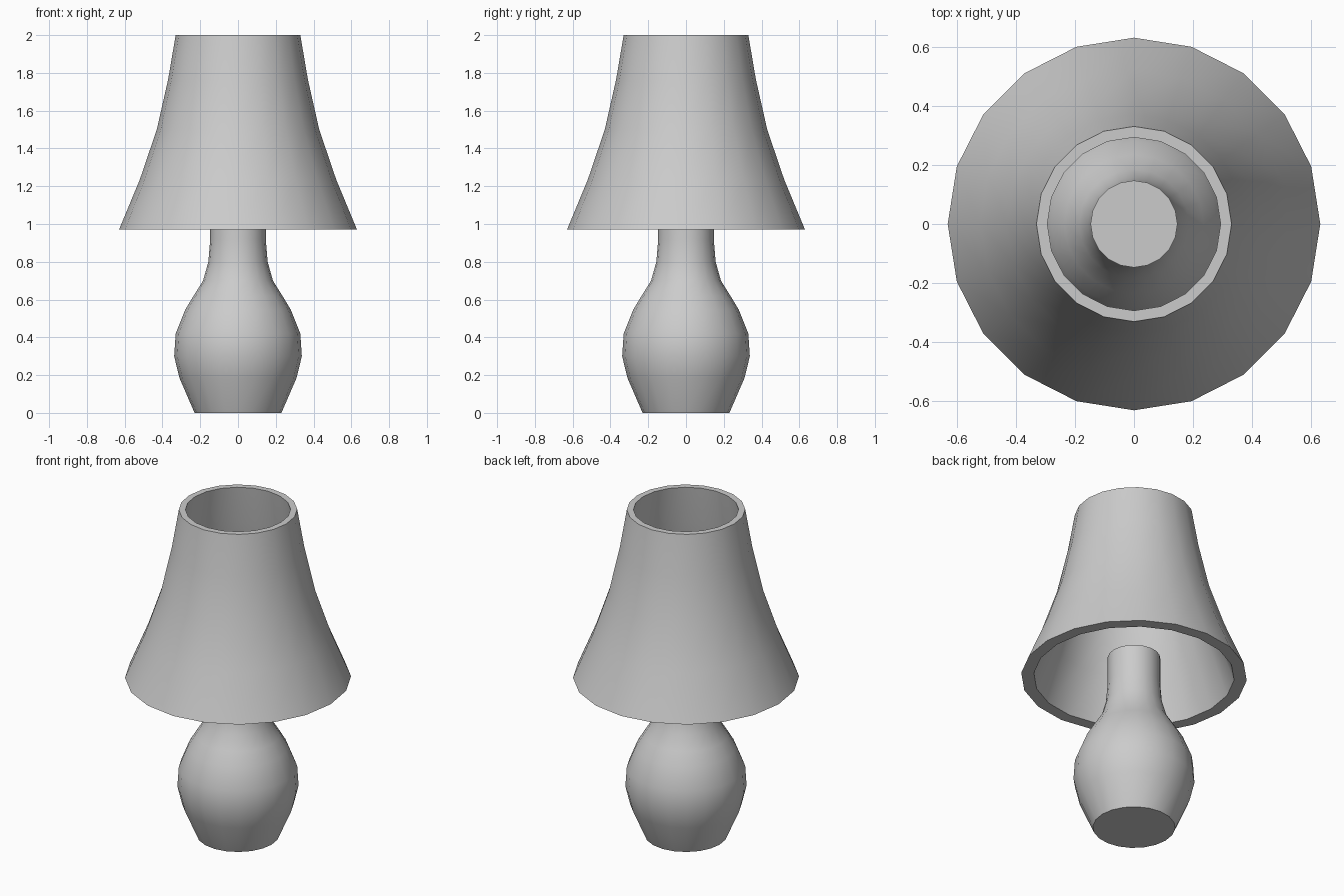
import bpy, bmesh, math

if "Cube" in bpy.data.objects:
    bpy.data.objects.remove(bpy.data.objects["Cube"])

SIDES = 20

def lathe(name, profile, closed=False):
    """Revolve (radius, z) points around z; open profiles get flat end caps."""
    bm = bmesh.new()
    rings = [[bm.verts.new((r * math.cos(2 * math.pi * i / SIDES),
                            r * math.sin(2 * math.pi * i / SIDES), z))
              for i in range(SIDES)] for r, z in profile]
    pairs = list(zip(rings, rings[1:]))
    if closed:
        pairs.append((rings[-1], rings[0]))
    else:
        bm.faces.new(rings[0])
        bm.faces.new(rings[-1])
    for a, b in pairs:
        for i in range(SIDES):
            j = (i + 1) % SIDES
            bm.faces.new((a[i], a[j], b[j], b[i]))
    bmesh.ops.recalc_face_normals(bm, faces=bm.faces)
    mesh = bpy.data.meshes.new(name)
    bm.to_mesh(mesh)
    bm.free()
    obj = bpy.data.objects.new(name, mesh)
    bpy.context.collection.objects.link(obj)
    bpy.ops.object.select_all(action='DESELECT')
    obj.select_set(True)
    bpy.context.view_layer.objects.active = obj
    bpy.ops.object.shade_smooth_by_angle(angle=math.radians(40))
    return obj

# vase-shaped base with a neck reaching up inside the shade
lathe("lamp_base", [(0.23, 0), (0.31, 0.185), (0.338, 0.30), (0.33, 0.42),
                    (0.28, 0.545), (0.235, 0.62), (0.185, 0.70),
                    (0.157, 0.80), (0.147, 0.92), (0.147, 1.09)])

# flared hollow shade, inner wall is a narrower copy of the outer wall
outer = [(0.63, 0.97), (0.52, 1.235), (0.43, 1.50), (0.37, 1.765), (0.33, 2.0)]
inner = [(r * 0.888, z) for r, z in reversed(outer)]
lathe("lamp_shade", outer + inner, closed=True)
